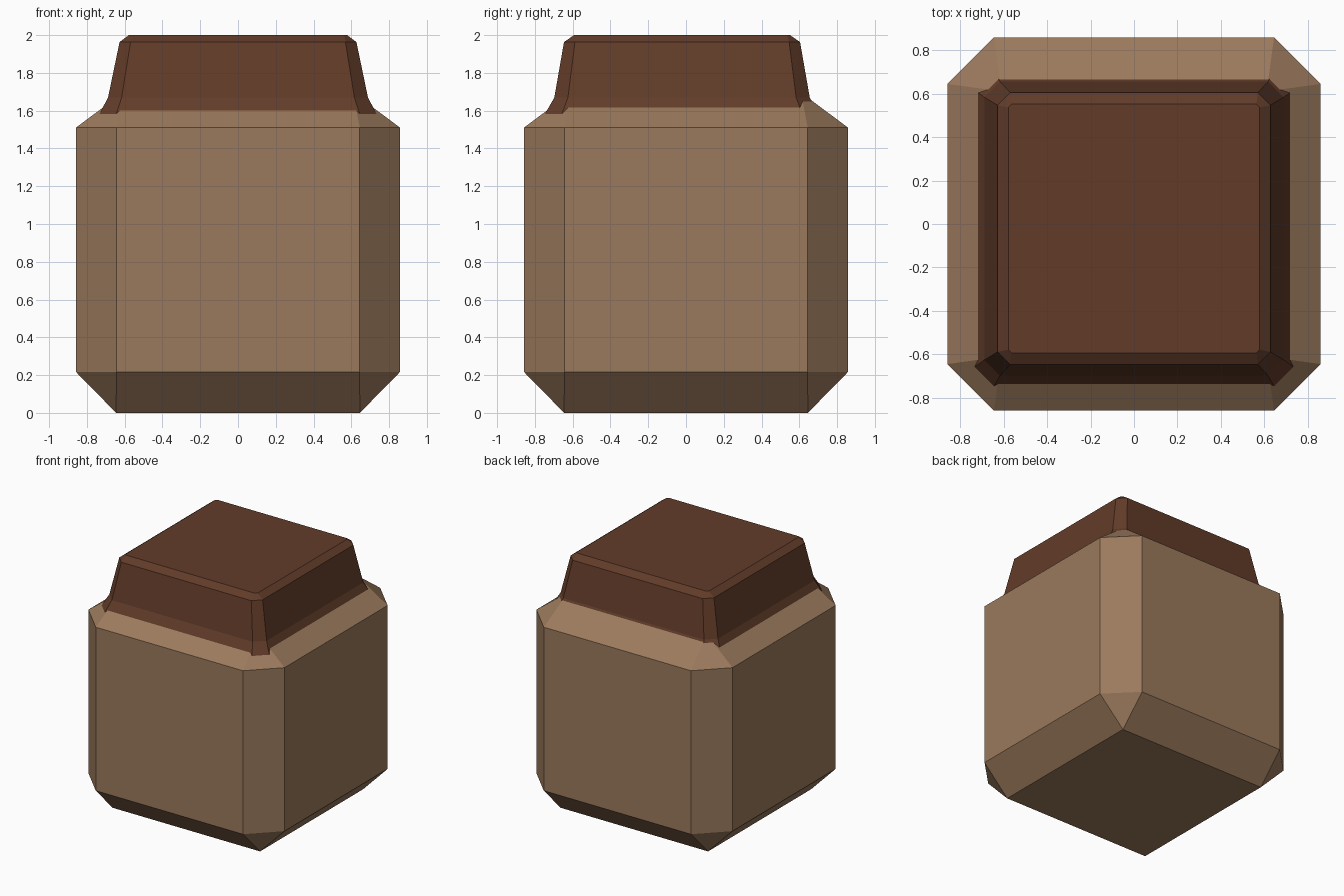
import bpy, bmesh

if "Cube" in bpy.data.objects:
    bpy.data.objects.remove(bpy.data.objects["Cube"])


def material(name, rgb):
    m = bpy.data.materials.new(name)
    m.diffuse_color = (*rgb, 1)
    m.use_nodes = True
    m.node_tree.nodes["Principled BSDF"].inputs["Base Color"].default_value = m.diffuse_color
    return m


def ring(half, cut, z, cy=0, squash=0):
    """Eight corners of a square with cut corners; half may differ in y by squash."""
    a, b = half, half + squash
    pts = [(a, -b + cut), (a, b - cut), (a - cut, b), (-a + cut, b),
           (-a, b - cut), (-a, -b + cut), (-a + cut, -b), (a - cut, -b)]
    return [(x, y + cy, z) for x, y in pts]


def loft(name, rings, mat):
    """Stack the rings, bridge them and close both ends."""
    bm = bmesh.new()
    loops = [[bm.verts.new(p) for p in r] for r in rings]
    for lo, hi in zip(loops, loops[1:]):
        for i in range(8):
            j = (i + 1) % 8
            bm.faces.new((lo[i], lo[j], hi[j], hi[i]))
    bm.faces.new(loops[0][::-1])
    bm.faces.new(loops[-1])
    # zero cuts collapse to sharp square corners
    bmesh.ops.remove_doubles(bm, verts=bm.verts, dist=0.0001)
    bmesh.ops.recalc_face_normals(bm, faces=bm.faces)
    me = bpy.data.meshes.new(name)
    bm.to_mesh(me)
    bm.free()
    me.materials.append(mat)
    ob = bpy.data.objects.new(name, me)
    bpy.context.collection.objects.link(ob)
    return ob


tan = material("light brown", (0.328, 0.195, 0.109))
brown = material("dark brown", (0.122, 0.045, 0.022))

# chamfered block body
loft("jar_body", [ring(0.645, 0, 0), ring(0.858, 0.214, 0.217),
                  ring(0.858, 0.214, 1.51), ring(0.61, 0, 1.695)], tan)

# tapered lid, sitting slightly towards the front, flared at its foot
cy = -0.021
loft("lid", [ring(0.735, 0.09, 1.58, cy, -0.008),
             ring(0.688, 0.072, 1.67, cy, -0.012),
             ring(0.627, 0.058, 1.963, cy, -0.002),
             ring(0.578, 0.015, 2.0, cy, -0.006)], brown)
